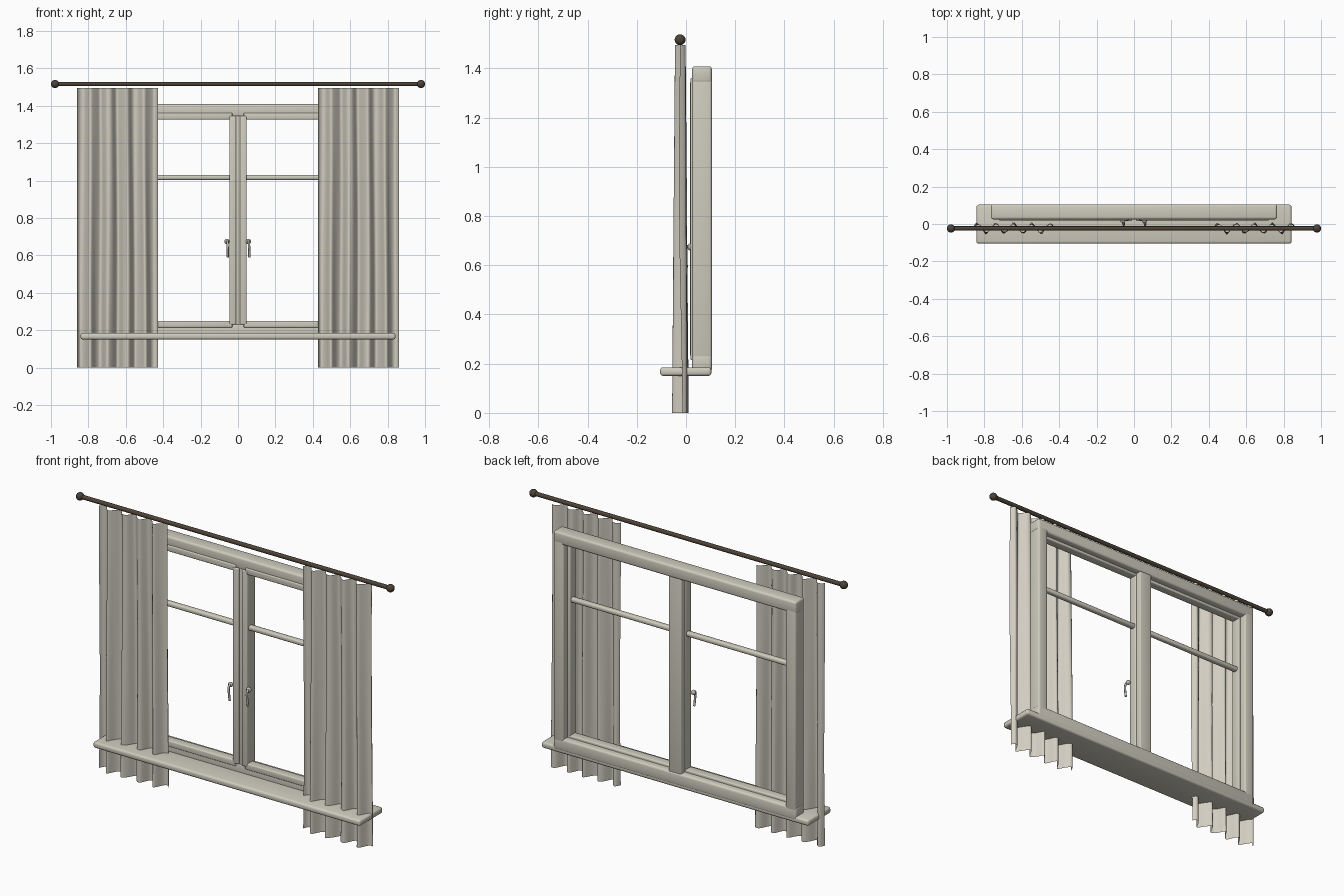
import bpy, bmesh, math
from mathutils import Vector

if "Cube" in bpy.data.objects:
    bpy.data.objects.remove(bpy.data.objects["Cube"])


def mat(name, col):
    m = bpy.data.materials.new(name)
    m.diffuse_color = (*col, 1)
    m.use_nodes = True
    m.node_tree.nodes["Principled BSDF"].inputs["Base Color"].default_value = m.diffuse_color
    return m


PAINT = mat("window_paint", (0.62, 0.60, 0.51))
CLOTH = mat("curtain_cloth", (0.64, 0.61, 0.53))
BRONZE = mat("dark_bronze", (0.075, 0.055, 0.038))
METAL = mat("handle_metal", (0.52, 0.50, 0.44))


def finish(name, bm, m, angle=35):
    me = bpy.data.meshes.new(name)
    bm.to_mesh(me)
    bm.free()
    ob = bpy.data.objects.new(name, me)
    bpy.context.collection.objects.link(ob)
    me.materials.append(m)
    bpy.ops.object.select_all(action='DESELECT')
    ob.select_set(True)
    bpy.context.view_layer.objects.active = ob
    bpy.ops.object.shade_smooth_by_angle(angle=math.radians(angle))
    return ob


def add_box(bm, x0, x1, y0, y1, z0, z1, bev=0.006, seg=3):
    b = bmesh.new()
    bmesh.ops.create_cube(b, size=1)
    for v in b.verts:
        v.co = Vector((x0 + (v.co.x + .5) * (x1 - x0),
                       y0 + (v.co.y + .5) * (y1 - y0),
                       z0 + (v.co.z + .5) * (z1 - z0)))
    bmesh.ops.bevel(b, geom=b.edges[:], offset=bev, segments=seg,
                    profile=0.5, affect='EDGES')
    me = bpy.data.meshes.new("tmp")
    b.to_mesh(me)
    b.free()
    bm.from_mesh(me)
    bpy.data.meshes.remove(me)


def box(name, *dims, bev=0.006, m=PAINT):
    bm = bmesh.new()
    add_box(bm, *dims, bev=bev)
    return finish(name, bm, m)


def tube(name, pts, r, m, res=4):
    cu = bpy.data.curves.new(name, 'CURVE')
    cu.dimensions = '3D'
    cu.bevel_depth, cu.bevel_resolution, cu.use_fill_caps = r, res, True
    sp = cu.splines.new('POLY')
    sp.points.add(len(pts) - 1)
    for p, c in zip(sp.points, pts):
        p.co = (*c, 1)
    for p in sp.points:
        p.radius = 1
    ob = bpy.data.objects.new(name, cu)
    bpy.context.collection.objects.link(ob)
    bpy.ops.object.select_all(action='DESELECT')
    ob.select_set(True)
    bpy.context.view_layer.objects.active = ob
    bpy.ops.object.convert(target='MESH')
    ob = bpy.context.object
    ob.data.materials.clear()
    ob.data.materials.append(m)
    bpy.ops.object.shade_smooth_by_angle(angle=math.radians(40))


# sill
box("sill", -0.842, 0.842, -0.105, 0.103, 0.15, 0.185, bev=0.012)

# outer frame: two rails and two stiles
bm = bmesh.new()
add_box(bm, -0.765, 0.765, 0.025, 0.105, 1.34, 1.408, bev=0.012)
add_box(bm, -0.765, 0.765, 0.025, 0.105, 0.165, 0.235, bev=0.012)
for s in (-1, 1):
    a, b = sorted((s * 0.70, s * 0.763))
    add_box(bm, a, b, 0.025, 0.105, 0.17, 1.40, bev=0.01)
finish("outer_frame", bm, PAINT)
box("centre_post", -0.04, 0.04, 0.027, 0.10, 0.2, 1.36)

for s, side in ((-1, "left"), (1, "right")):
    def X(a, b):
        return sorted((s * a, s * b))
    # opening sash
    bm = bmesh.new()
    for z0, z1 in ((0.214, 0.249), (1.326, 1.361)):
        add_box(bm, *X(0.03, 0.72), 0.018, 0.068, z0, z1)
    add_box(bm, *X(0.010, 0.046), 0.016, 0.068, 0.23, 1.346)
    add_box(bm, *X(0.682, 0.72), 0.018, 0.068, 0.216, 1.359)
    finish(side + "_sash", bm, PAINT)
    # glazing bar
    box(side + "_glazing_bar", *X(0.03, 0.70), 0.03, 0.062, 1.003, 1.03, bev=0.01)

    # handle: rose and hanging lever
    hx = s * 0.0575
    bm = bmesh.new()
    bmesh.ops.create_uvsphere(bm, u_segments=16, v_segments=10, radius=0.014)
    for v in bm.verts:
        v.co = Vector((v.co.x + hx - 0.002, v.co.y * 0.9 + 0.018, v.co.z + 0.674))
    finish(side + "_handle_rose", bm, METAL)
    tube(side + "_handle_lever",
         [(hx, 0.02, 0.676), (hx, 0.005, 0.676), (hx + .001, -0.003, 0.668),
          (hx + .002, -0.005, 0.65), (hx + .003, -0.002, 0.62), (hx + .003, 0.003, 0.59)],
         0.006, METAL)

    # curtain: pleated sheet, folds widening to the hem
    bm = bmesh.new()
    nx, nz, x0, w, h = 90, 12, (-0.86 if s < 0 else 0.427), 0.433, 1.495
    grid = []
    for j in range(nz + 1):
        z = h * j / nz
        amp = 0.034 - 0.012 * j / nz
        row = []
        for i in range(nx + 1):
            t = i / nx
            ph = 9 * math.pi * t + 0.18 * math.sin(3 * z + 5 * t)
            y = -0.023 + amp * (0.9 * math.sin(ph) + 0.1 * math.sin(2.3 * ph + z))
            row.append(bm.verts.new((x0 + w * t, y, z)))
        grid.append(row)
    for j in range(nz):
        for i in range(nx):
            bm.faces.new((grid[j][i], grid[j][i + 1], grid[j + 1][i + 1], grid[j + 1][i]))
    finish(side + "_curtain", bm, CLOTH, 80)

    # rod end ball with collar
    bm = bmesh.new()
    bmesh.ops.create_uvsphere(bm, u_segments=24, v_segments=14, radius=0.022)
    bmesh.ops.translate(bm, verts=bm.verts[:], vec=(s * 0.978, -0.024, 1.516))
    finish(side + "_rod_ball", bm, BRONZE)

# curtain rod
tube("curtain_rod", [(-0.97, -0.024, 1.516), (0.97, -0.024, 1.516)], 0.012, BRONZE, 6)
